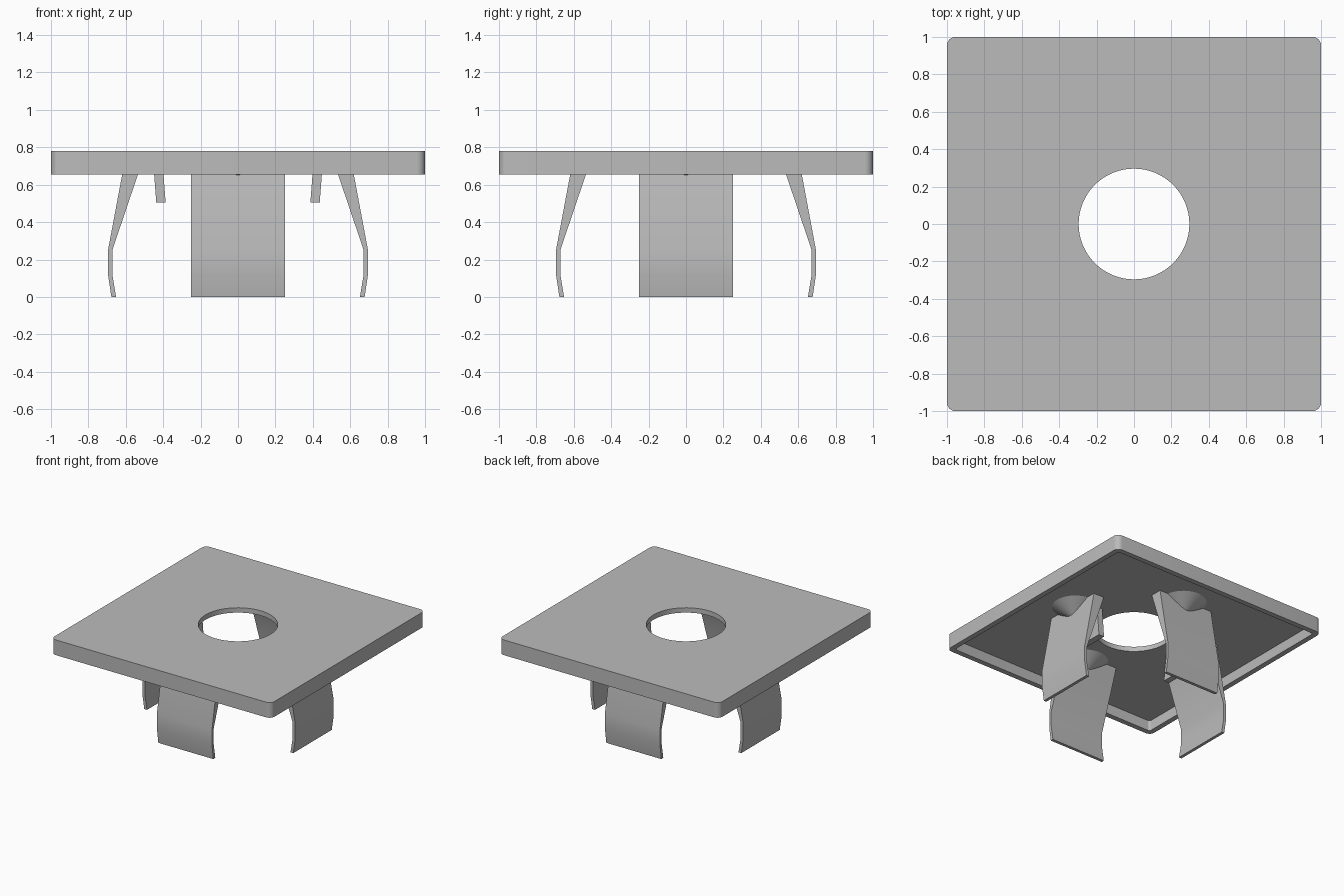
import bpy, bmesh, math
from mathutils import Matrix

if "Cube" in bpy.data.objects:
    bpy.data.objects.remove(bpy.data.objects["Cube"], do_unlink=True)

grey = bpy.data.materials.new("plain grey")
grey.use_nodes = True
grey.diffuse_color = (0.5, 0.5, 0.5, 1)
grey.node_tree.nodes["Principled BSDF"].inputs["Base Color"].default_value = (0.5, 0.5, 0.5, 1)

RIM_Z, CEILING, TOP = 0.655, 0.74, 0.78


def finish(bm, name):
    bmesh.ops.recalc_face_normals(bm, faces=bm.faces)
    mesh = bpy.data.meshes.new(name)
    bm.to_mesh(mesh)
    bm.free()
    mesh.materials.append(grey)
    obj = bpy.data.objects.new(name, mesh)
    bpy.context.collection.objects.link(obj)
    return obj


def smooth(obj):
    bpy.ops.object.select_all(action='DESELECT')
    obj.select_set(True)
    bpy.context.view_layer.objects.active = obj
    bpy.ops.object.shade_smooth_by_angle(angle=math.radians(30))


def rounded_slab(name, half, radius, z0, z1):
    bm = bmesh.new()
    bmesh.ops.create_cube(bm, size=1, matrix=Matrix.Translation((0, 0, (z0 + z1) / 2))
                          @ Matrix.Diagonal((2 * half, 2 * half, z1 - z0, 1)))
    uprights = [e for e in bm.edges if abs(e.verts[0].co.z - e.verts[1].co.z) > 0.01]
    bmesh.ops.bevel(bm, geom=uprights, offset=radius, segments=6, profile=0.5, affect='EDGES')
    return finish(bm, name)


def cut(obj, cutter):
    mod = obj.modifiers.new("cut", 'BOOLEAN')
    mod.operation, mod.solver, mod.object = 'DIFFERENCE', 'EXACT', cutter
    cutter.hide_render = True
    bpy.context.view_layer.objects.active = obj
    bpy.ops.object.modifier_apply(modifier=mod.name)
    bpy.data.objects.remove(cutter, do_unlink=True)


def strip(name, profile, half_width, angle):
    """Extrude an (outward, height) profile sideways and turn it about the centre."""
    bm = bmesh.new()
    face = bm.faces.new([bm.verts.new((r, -half_width, z)) for r, z in profile])
    ext = bmesh.ops.extrude_face_region(bm, geom=[face])
    moved = [v for v in ext["geom"] if isinstance(v, bmesh.types.BMVert)]
    bmesh.ops.translate(bm, verts=moved, vec=(0, 2 * half_width, 0))
    bmesh.ops.rotate(bm, verts=bm.verts, matrix=Matrix.Rotation(angle, 3, 'Z'))
    return finish(bm, name)


# cover plate, hollow underneath, with a round opening
plate = rounded_slab("cover_plate", 1, 0.045, RIM_Z, TOP)
cut(plate, rounded_slab("recess_cutter", 0.957, 0.02, RIM_Z - 0.1, CEILING))
bm = bmesh.new()
bmesh.ops.create_cone(bm, cap_ends=True, segments=64, radius1=0.296, radius2=0.296,
                      depth=1, matrix=Matrix.Translation((0, 0, TOP)))
cut(plate, finish(bm, "hole_cutter"))
smooth(plate)

# four bent spring clips, each with a cone-shaped root under the plate
clip_profile = [(0.505, 0.745), (0.54, 0.64), (0.672, 0.25), (0.672, 0.12), (0.652, 0),
                (0.677, 0), (0.695, 0.12), (0.695, 0.25), (0.62, 0.65), (0.603, 0.745)]
for i, side in enumerate(("left", "back", "right", "front")):
    angle = i * math.pi / 2
    smooth(strip(side + "_clip", clip_profile, 0.25, angle))
    bm = bmesh.new()
    bmesh.ops.create_cone(bm, cap_ends=True, segments=48, radius1=0.035, radius2=0.18, depth=0.095,
                          matrix=Matrix.Rotation(angle, 4, 'Z') @ Matrix.Translation((0.578, 0, 0.6955)))
    smooth(finish(bm, side + "_clip_root"))

# short inner tabs on the left and right
tab_profile = [(0.405, 0.745), (0.387, 0.505), (0.437, 0.505), (0.455, 0.745)]
for side, angle in (("left", 0), ("right", math.pi)):
    strip(side + "_inner_tab", tab_profile, 0.11, angle)
